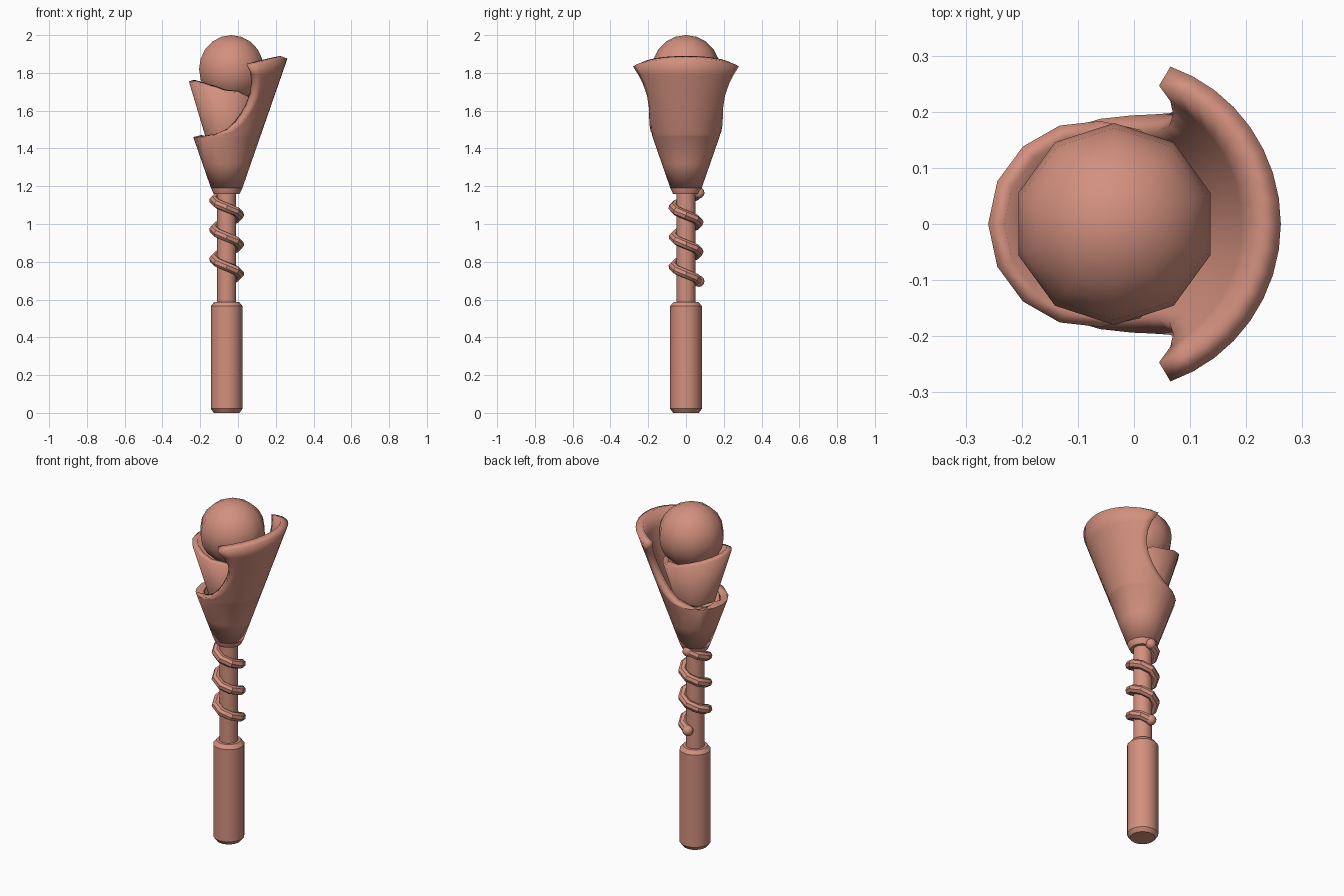
import bpy, bmesh
from math import sin, cos, pi, radians

if "Cube" in bpy.data.objects:
    bpy.data.objects.remove(bpy.data.objects["Cube"])

AX = -0.06  # x of the main axis
mat = bpy.data.materials.new("coral")
mat.diffuse_color = (0.65, 0.28, 0.21, 1)
mat.use_nodes = True
mat.node_tree.nodes["Principled BSDF"].inputs["Base Color"].default_value = mat.diffuse_color


def finish(obj, angle=35):
    obj.data.materials.append(mat)
    bpy.ops.object.select_all(action='DESELECT')
    bpy.context.view_layer.objects.active = obj
    obj.select_set(True)
    bpy.ops.object.shade_smooth_by_angle(angle=radians(angle))
    return obj


def grid_object(name, rows, closed_doubles=1e-5):
    """Skin rows of points (each row runs counter-clockwise)."""
    bm = bmesh.new()
    vs = [[bm.verts.new(p) for p in row] for row in rows]
    for a, b in zip(vs, vs[1:]):
        for j in range(len(a) - 1):
            bm.faces.new((a[j], a[j + 1], b[j + 1], b[j]))
    bmesh.ops.remove_doubles(bm, verts=bm.verts, dist=closed_doubles)
    me = bpy.data.meshes.new(name)
    bm.to_mesh(me)
    bm.free()
    obj = bpy.data.objects.new(name, me)
    bpy.context.collection.objects.link(obj)
    return obj


def lathe(name, profile, sides, center=(AX, 0, 0), phase=0.0, angle=35):
    cx, cy, cz = center
    rows = [[(cx + r * cos(phase + 2 * pi * j / sides), cy + r * sin(phase + 2 * pi * j / sides), cz + z)
             for j in range(sides + 1)] for r, z in profile]
    return finish(grid_object(name, rows), angle)


def ball(name, center, r, sides, rings, phase=0.0):
    prof = [(r * sin(pi * i / rings), -r * cos(pi * i / rings)) for i in range(rings + 1)]
    return lathe(name, prof, sides, center, phase, 60)


def petal(name, rows, thickness):
    """rows: (radius function, height function of angle, half-angle in degrees)."""
    n = 8
    pts = []
    for rad, height, half in rows:
        row = []
        for j in range(-n, n + 1):
            t = half * j / n
            z = height(abs(t))
            r, a = rad(z), radians(t)
            row.append((AX + r * cos(a), r * sin(a), z))
        pts.append(row)
    obj = grid_object(name, pts)
    m = obj.modifiers.new("wall", 'SOLIDIFY')
    m.thickness, m.offset = thickness, -1
    return finish(obj)


# handle and shaft
lathe("handle", [(0, 0), (0.068, 0), (0.084, 0.022), (0.084, 0.565), (0.066, 0.587), (0, 0.587)], 16)
lathe("shaft", [(0, 0.57), (0.05, 0.57), (0.05, 1.2), (0, 1.2)], 16)

# spiral wrapped round the shaft, starting at the back
turns, per, R, z0, pitch = 3, 8, 0.068, 0.697, 0.156
path = [(AX + R * cos(pi / 2 - 2 * pi * i / per), R * sin(pi / 2 - 2 * pi * i / per), z0 + pitch * i / per)
        for i in range(turns * per + 1)]
cu = bpy.data.curves.new("spiral", 'CURVE')
cu.dimensions = '3D'
cu.bevel_depth, cu.bevel_resolution, cu.use_fill_caps = 0.025, 2, True
sp = cu.splines.new('POLY')
sp.points.add(len(path) - 1)
for p, co in zip(sp.points, path):
    p.co = (*co, 1)
spiral = bpy.data.objects.new("spiral", cu)
bpy.context.collection.objects.link(spiral)
bpy.context.view_layer.objects.active = spiral
bpy.ops.object.select_all(action='DESELECT')
spiral.select_set(True)
bpy.ops.object.convert(target='MESH')
finish(bpy.context.view_layer.objects.active)
ball("spiral_start", path[0], 0.03, 8, 6)
ball("spiral_end", path[-1], 0.03, 8, 6)

# outer cup: full cone below, one tall petal on the +x side
cone = lambda z: 0.083 + 0.348 * (z - 1.19)
level = lambda z: (lambda t: z)
outer = [(cone, level(1.19), 180), (cone, level(1.32), 180), (cone, level(1.46), 180)]
for z, half in [(1.463, 140), (1.471, 112), (1.49, 90), (1.53, 74), (1.57, 65), (1.62, 58),
                (1.68, 54.5), (1.74, 56), (1.79, 60)]:
    outer.append((cone, level(z), half))
outer.append((cone, lambda t: 1.876 - 0.042 * (t / 66) ** 2, 66))
petal("outer_petal", outer, 0.042)
lathe("cup_base", [(0, 1.158), (0.068, 1.158), (0.083, 1.19), (0.083, 1.2), (0, 1.2)], 16)

# inner cup with a tilted rim
slim = lambda z: max(0.03, 0.2 + 0.3 * (z - 1.755))
rim = lambda t: 1.755 - 0.055 * (1 + cos(radians(t))) + 0.02 * sin(radians(t)) ** 2 * (t < 90)
petal("inner_petal", [(slim, level(1.25), 180), (slim, level(1.45), 180), (slim, lambda t: max(rim(t), 1.67), 180)], 0.03)

# ball held in the cup
ball("bud", (-0.035, 0, 1.82), 0.18, 10, 10, pi / 2)
